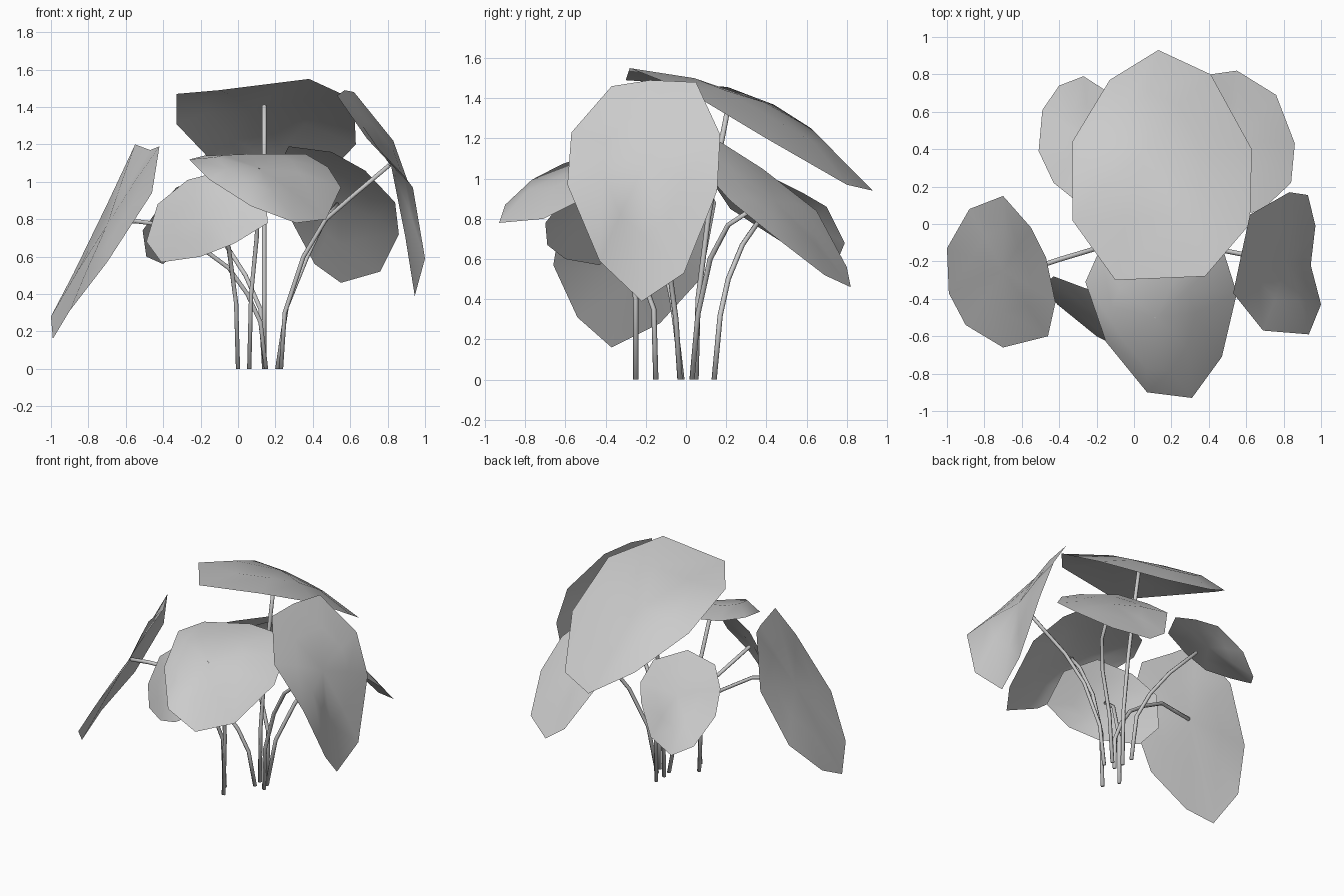
import bpy
import bmesh
from mathutils import Vector

default_cube = bpy.data.objects.get("Cube")
if default_cube:
    bpy.data.objects.remove(default_cube, do_unlink=True)

# One plain grey for the whole plant
grey = bpy.data.materials.new("light_grey")
grey.use_nodes = True
grey_value = (0.6, 0.6, 0.6, 1)
grey.diffuse_color = grey_value
principled = grey.node_tree.nodes["Principled BSDF"]
principled.inputs["Base Color"].default_value = grey_value

STEM_RADIUS = 0.013


def finish_mesh(mesh_builder, name):
    """Turn a bmesh into a smooth-shaded object in the scene."""
    mesh = bpy.data.meshes.new(name)
    mesh_builder.to_mesh(mesh)
    mesh_builder.free()
    mesh.materials.append(grey)
    for polygon in mesh.polygons:
        polygon.use_smooth = True
    part = bpy.data.objects.new(name, mesh)
    bpy.context.scene.collection.objects.link(part)
    return part


def make_leaf(name, centre, outline, fullness=0.25):
    """A thin domed blade: rim, raised middle ring and a centre point."""
    centre = Vector(centre)
    rim_points = [Vector(point) for point in outline]
    count = len(rim_points)
    middle = sum(rim_points, Vector()) / count
    dome = (centre - middle) * fullness

    builder = bmesh.new()
    crown = builder.verts.new(centre)
    rim = [builder.verts.new(point) for point in rim_points]
    ring = [builder.verts.new(centre.lerp(point, 0.55) + dome)
            for point in rim_points]
    for index in range(count):
        following = (index + 1) % count
        builder.faces.new((rim[index], rim[following],
                           ring[following], ring[index]))
        builder.faces.new((ring[index], ring[following], crown))
    bmesh.ops.recalc_face_normals(builder, faces=builder.faces)
    builder.normal_update()
    if sum(face.normal.z for face in builder.faces) < 0:
        bmesh.ops.reverse_faces(builder, faces=builder.faces)
    return finish_mesh(builder, name)


def make_stem(name, path):
    """A six-sided tube along a bent path."""
    points = [Vector(point) for point in path]
    last = len(points) - 1
    sides = 6
    builder = bmesh.new()
    rings = []
    for index, point in enumerate(points):
        before = points[max(index - 1, 0)]
        after = points[min(index + 1, last)]
        direction = (after - before).normalized()
        if index == 0:
            direction = Vector((0, 0, 1))
        across = direction.cross(Vector((0, 1, 0))).normalized()
        circle = bmesh.ops.create_circle(builder, segments=sides,
                                         radius=STEM_RADIUS)["verts"]
        second = direction.cross(across)
        for vertex in circle:
            flat = vertex.co.copy()
            vertex.co = point + across * flat.x + second * flat.y
        rings.append(circle)
    for lower, upper in zip(rings, rings[1:]):
        for index in range(sides):
            following = (index + 1) % sides
            builder.faces.new((lower[index], lower[following],
                               upper[following], upper[index]))
    builder.faces.new(rings[0])
    builder.faces.new(rings[-1])
    bmesh.ops.recalc_face_normals(builder, faces=builder.faces)
    return finish_mesh(builder, name)


# Large top leaf
make_leaf("top_leaf", (.07, .39, 1.38), [
    (-.10, -.3, 1.49), (.38, -.28, 1.55), (.62, 0, 1.44),
    (.63, .40, 1.2), (.41, .80, .97), (.13, .93, .94),
    (-.13, .77, 1.1), (-.33, .44, 1.31), (-.33, .02, 1.47)])
make_stem("top_stem", [
    (.14, .05, 0), (.14, .06, .4), (.14, .11, .8),
    (.14, .17, 1.15), (.14, .22, 1.41)])

# Front leaf
make_leaf("front_leaf", (.12, -.5, 1.07), [
    (-.26, -.31, 1.12), (-.15, -.63, 1.01), (.07, -.9, .87),
    (.31, -.93, .78), (.47, -.71, .8), (.55, -.37, .97),
    (.48, -.15, 1.08), (.36, -.02, 1.15), (.1, 0, 1.15),
    (-.18, -.13, 1.14)], fullness=0.55)
make_stem("front_stem", [
    (.06, -.25, 0), (.07, -.25, .4), (.1, -.3, .7),
    (.11, -.42, .95), (.11, -.51, 1.065)])

# Leaf on the +x side
make_leaf("left_leaf", (.82, -.2, 1.08), [
    (.53, -.37, 1.46), (.57, -.18, 1.49), (.62, .05, 1.48),
    (.83, .17, 1.22), (.93, .155, .94), (.97, -.01, .53),
    (.945, -.22, .39), (1, -.43, .59), (.935, -.59, .97),
    (.69, -.57, 1.23)])
make_stem("left_stem", [
    (.23, -.03, 0), (.25, -.05, .3), (.35, -.09, .6),
    (.47, -.14, .8), (.62, -.17, .93), (.81, -.2, 1.09)])

# Leaf on the -x side
make_leaf("right_leaf", (-.7, -.25, .77), [
    (-.99, -.37, .16), (-1, -.13, .28), (-.88, .08, .51),
    (-.7, .15, .88), (-.55, -.02, 1.2), (-.47, -.18, 1.17),
    (-.42, -.42, 1.19), (-.46, -.6, .94), (-.7, -.66, .57),
    (-.9, -.54, .31)])
make_stem("right_stem", [
    (.15, -.02, 0), (.12, -.05, .25), (.05, -.07, .4),
    (-.05, -.1, .54), (-.2, -.13, .65), (-.4, -.19, .77),
    (-.55, -.24, .79), (-.68, -.25, .78)])

# Small leaf at the front, towards -x
make_leaf("front_right_leaf", (-.18, -.51, .82), [
    (-.49, -.33, .68), (-.43, -.28, .88), (-.27, -.34, 1.01),
    (-.04, -.42, 1.07), (.14, -.55, .97), (.16, -.7, .78),
    (-.02, -.69, .67), (-.2, -.6, .6), (-.41, -.43, .57)])
make_stem("front_right_stem", [
    (0, -.15, 0), (-.01, -.16, .35), (-.05, -.27, .65),
    (-.17, -.49, .82)])

# Small leaf at the back, towards -x
make_leaf("back_right_leaf", (-.25, .46, .85), [
    (-.27, .79, .68), (-.4, .74, .56), (-.49, .61, .6),
    (-.51, .39, .74), (-.43, .22, .85), (-.33, .14, .97),
    (-.14, .18, 1.04), (-.02, .4, 1.02), (-.04, .58, .93),
    (-.13, .7, .86)])
make_stem("back_right_stem", [
    (.14, .14, 0), (.12, .17, .32), (.04, .21, .5),
    (-.07, .28, .67), (-.21, .39, .83)])

# Leaf at the back, towards +x
make_leaf("back_left_leaf", (.55, .44, .89), [
    (.27, .16, 1.19), (.5, .04, 1.16), (.68, .07, 1.06),
    (.84, .22, .89), (.86, .43, .72), (.76, .69, .52),
    (.55, .82, .46), (.41, .8, .56), (.26, .65, .84),
    (.2, .38, 1.05)])
make_stem("back_left_stem", [
    (.21, .03, 0), (.26, .06, .33), (.37, .12, .6),
    (.45, .21, .77), (.53, .38, .88)])
